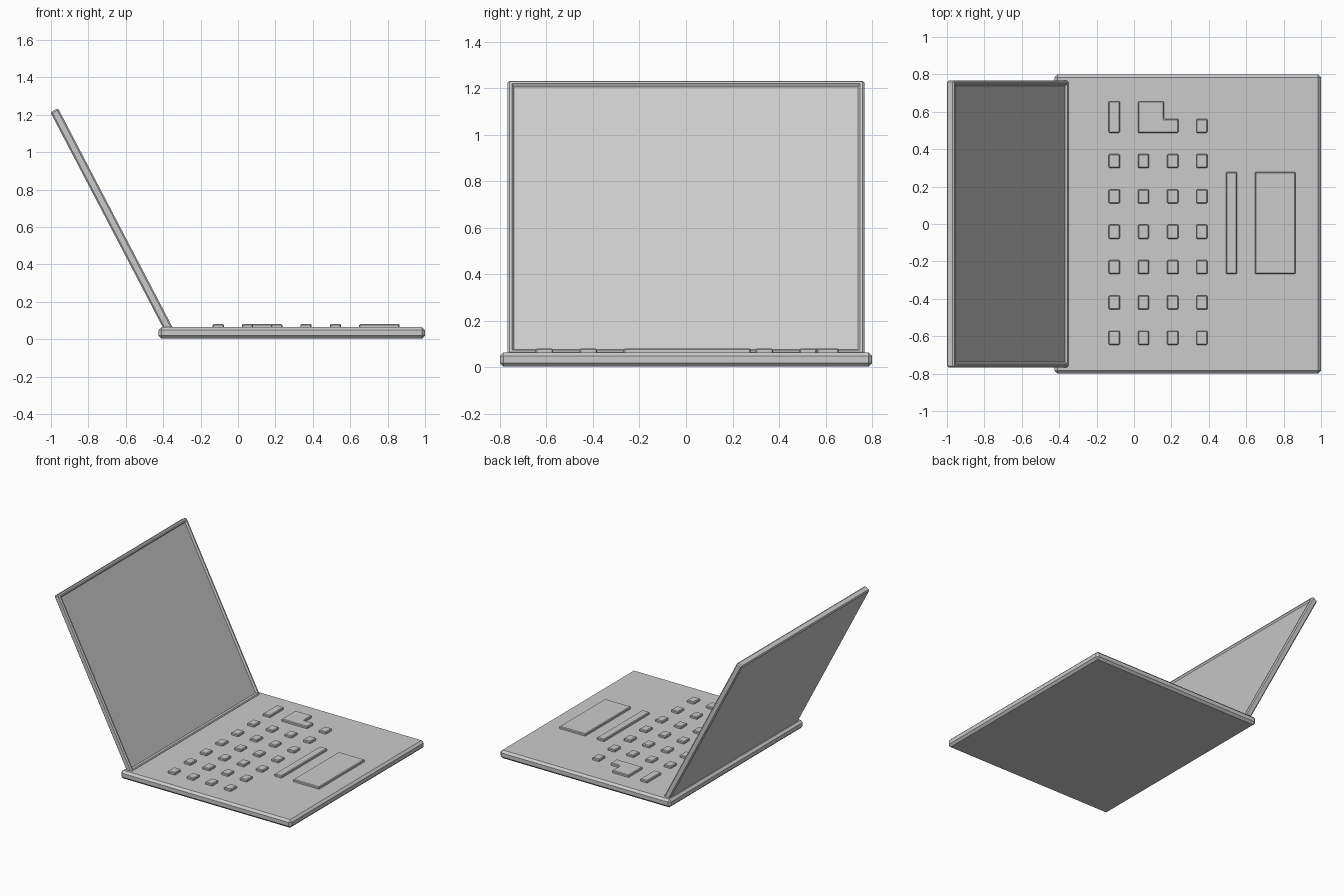
import bpy, bmesh, math

if "Cube" in bpy.data.objects:
    bpy.data.objects.remove(bpy.data.objects["Cube"])


def finish(name, bm, chamfer=0.0):
    bmesh.ops.recalc_face_normals(bm, faces=bm.faces[:])
    if chamfer:
        bmesh.ops.bevel(bm, geom=bm.edges[:], offset=chamfer, segments=1,
                        profile=0.5, affect='EDGES')
    me = bpy.data.meshes.new(name)
    ob = bpy.data.objects.new(name, me)
    bpy.context.collection.objects.link(ob)
    bm.to_mesh(me)
    bm.free()
    return ob


def prism(name, outline, z0, z1, chamfer):
    bm = bmesh.new()
    face = bm.faces.new([bm.verts.new((x, y, z0)) for x, y in outline])
    ext = bmesh.ops.extrude_face_region(bm, geom=[face])
    top = [v for v in ext["geom"] if isinstance(v, bmesh.types.BMVert)]
    bmesh.ops.translate(bm, verts=top, vec=(0, 0, z1 - z0))
    return finish(name, bm, chamfer)


def rect(x0, x1, y0, y1):
    return [(x0, y0), (x1, y0), (x1, y1), (x0, y1)]


TOP = 0.064
KEY0, KEY1, KEY_CH = TOP - 0.012, 0.081, 0.005

# Chamfered base slab
prism("base", rect(-0.425, 1.0, -0.8, 0.8), 0.003, TOP, 0.016)

# Lid, modelled upright with its lower front edge at the origin
T, W, L = 0.046, 0.766, 1.328
lid = prism("screen_lid", rect(-T, 0, -W, W), 0, L, 0.008)
bm = bmesh.new()
bm.from_mesh(lid.data)
bm.normal_update()
front = max(bm.faces, key=lambda f: f.normal.x * f.calc_area())
# Flat rim, then the sloped step down to the sunken screen
bmesh.ops.inset_region(bm, faces=[front], thickness=0.014, depth=0)
bmesh.ops.inset_region(bm, faces=[front], thickness=0.013, depth=0)
for v in front.verts:
    v.co.x -= 0.012
bm.to_mesh(lid.data)
bm.free()
lid.location = (-0.347, 0, 0.058)
lid.rotation_euler = (0, -math.radians(27.6), 0)

# Grid of square keys
KX, KY = 0.06, 0.075
for c in range(4):
    x = -0.135 + c * 0.156
    for r in range(6):
        y = 0.299 - r * 0.189
        prism(f"key_{c}_{r}", rect(x, x + KX, y, y + KY), KEY0, KEY1, KEY_CH)

# Last column of keys: long key, L-shaped key, square key
prism("long_key", rect(-0.135, -0.075, 0.487, 0.656), KEY0, KEY1, KEY_CH)
prism("corner_key", [(0.021, 0.487), (0.237, 0.487), (0.237, 0.562),
                     (0.16, 0.562), (0.16, 0.656), (0.021, 0.656)],
      KEY0, KEY1, KEY_CH)
prism("end_key", rect(0.333, 0.393, 0.487, 0.562), KEY0, KEY1, KEY_CH)

# Space bar and touchpad
prism("space_bar", rect(0.491, 0.551, -0.268, 0.278), KEY0, KEY1, KEY_CH)
prism("touchpad", rect(0.647, 0.864, -0.268, 0.278), KEY0, KEY1, KEY_CH)
